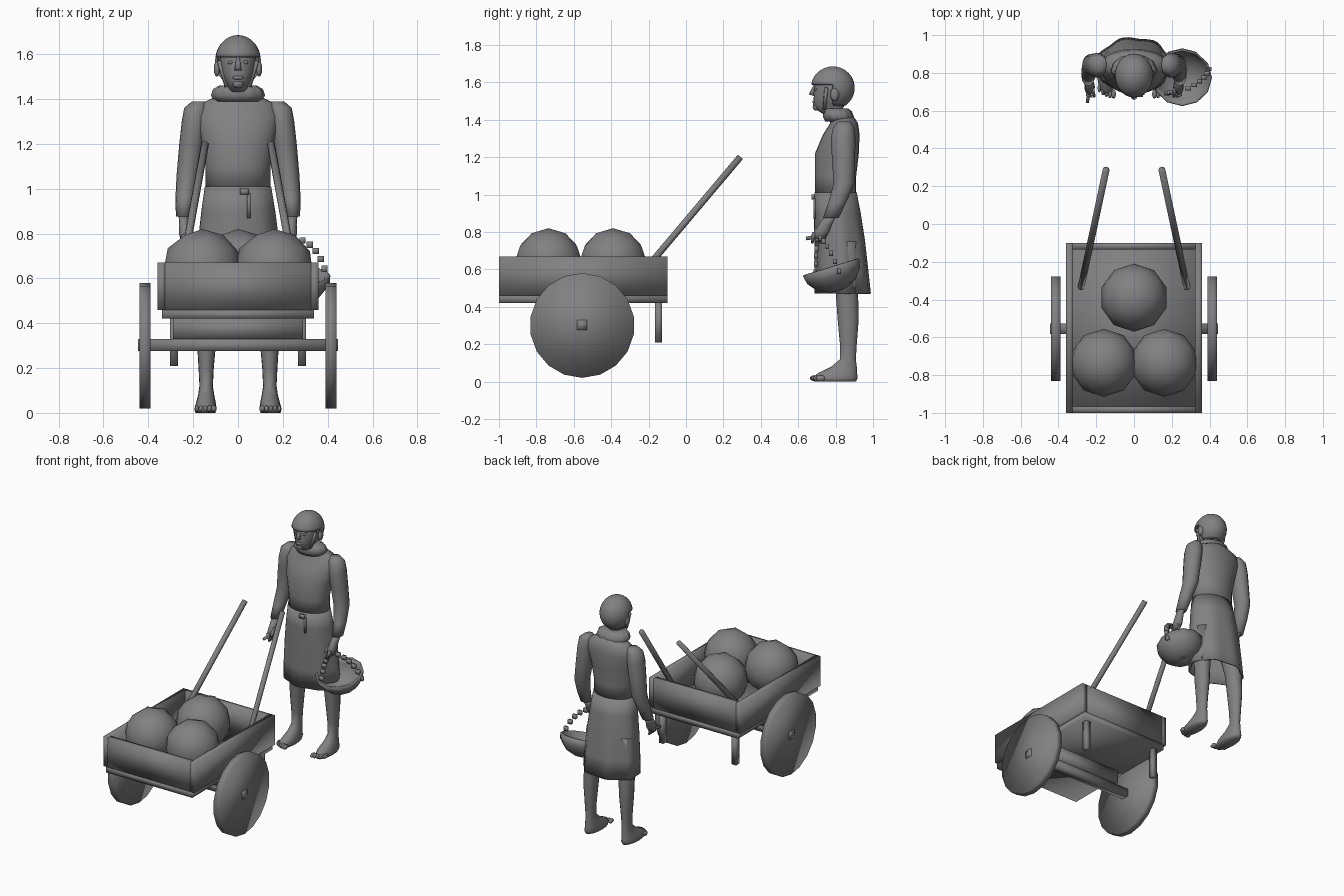
import bpy, bmesh, math
from mathutils import Vector, Matrix

if "Cube" in bpy.data.objects:
    bpy.data.objects.remove(bpy.data.objects["Cube"])

GREY = (0.22, 0.22, 0.22, 1)
mat = bpy.data.materials.new("plain grey")
mat.use_nodes = True
mat.diffuse_color = GREY
mat.node_tree.nodes["Principled BSDF"].inputs["Base Color"].default_value = GREY


def finish(name, bm, thick=0):
    bmesh.ops.recalc_face_normals(bm, faces=bm.faces)
    mesh = bpy.data.meshes.new(name)
    for f in bm.faces:
        f.smooth = True
    bm.to_mesh(mesh)
    bm.free()
    mesh.materials.append(mat)
    ob = bpy.data.objects.new(name, mesh)
    bpy.context.collection.objects.link(ob)
    if thick:
        mod = ob.modifiers.new("thickness", "SOLIDIFY")
        mod.thickness = thick
    return ob


def box(name, low, high):
    low, high = Vector(low), Vector(high)
    bm = bmesh.new()
    bmesh.ops.create_cube(bm, size=1, matrix=Matrix.Translation((low + high) / 2)
                          @ Matrix.Diagonal((*(high - low), 1)))
    return finish(name, bm)


def rod(name, a, b, radius, sides=8, tip=None):
    a, b = Vector(a), Vector(b)
    turn = (b - a).to_track_quat("Z", "Y").to_matrix().to_4x4()
    bm = bmesh.new()
    bmesh.ops.create_cone(bm, cap_ends=True, segments=sides, radius1=radius,
                          radius2=radius if tip is None else tip, depth=(b - a).length,
                          matrix=Matrix.Translation((a + b) / 2) @ turn)
    return finish(name, bm)


def ball(name, centre, size, detail=12):
    bm = bmesh.new()
    bmesh.ops.create_uvsphere(bm, u_segments=2 * detail, v_segments=detail, radius=1,
                              matrix=Matrix.Translation(centre) @ Matrix.Diagonal((*size, 1)))
    return finish(name, bm)


def loft(name, rings, side=1, n=24, waves=0, ripple=0, caps=True, thick=0):
    """Stack of ellipses, each (x, y, z, half width, half depth)."""
    bm, loops = bmesh.new(), []
    for i, (x, y, z, rx, ry) in enumerate(rings):
        loop = []
        for k in range(n):
            a = math.tau * k / n
            s = 1 + ripple * i / len(rings) * math.sin(waves * a + 1)
            loop.append(bm.verts.new((side * (x + rx * s * math.cos(a)),
                                      y + ry * s * math.sin(a), z)))
        loops.append(loop)
    for p, q in zip(loops, loops[1:]):
        for k in range(n):
            j = (k + 1) % n
            bm.faces.new((p[k], p[j], q[j], q[k]))
    if caps:
        bm.faces.new(loops[0])
        bm.faces.new(loops[-1])
    return finish(name, bm, thick)


# Cart bed, walls and underframe
FRONT, BACK, FLOOR, RIM = -1, -0.1, 0.46, 0.67
box("cart_floor", (-0.34, FRONT, 0.42), (0.34, BACK, FLOOR))
box("cart_front_wall", (-0.325, FRONT, FLOOR), (0.325, FRONT + 0.035, RIM))
box("cart_back_wall", (-0.325, BACK - 0.035, FLOOR), (0.325, BACK, RIM))
box("axle_block", (-0.29, -0.6, 0.33), (0.29, -0.51, 0.42))
box("axle", (-0.445, -0.583, 0.275), (0.445, -0.528, 0.33))
for side, label in ((1, "left"), (-1, "right")):
    xs = sorted((side * 0.322, side * 0.36))
    box(label + "_cart_wall", (xs[0], FRONT, FLOOR), (xs[1], BACK, RIM))
    xs = sorted((side * 0.268, side * 0.304))
    box(label + "_cart_leg", (xs[0], -0.165, 0.21), (xs[1], -0.128, 0.42))
    rod(label + "_wheel", (side * 0.39, -0.555, 0.3), (side * 0.44, -0.555, 0.3), 0.28, 18)
    rod(label + "_handle", (side * 0.28, -0.335, FLOOR), (side * 0.147, 0.29, 1.2), 0.018)

# Round cargo
for i, (x, y) in enumerate(((-0.16, -0.735), (0.16, -0.735), (0, -0.39))):
    bm = bmesh.new()
    bmesh.ops.create_icosphere(bm, subdivisions=2, radius=0.18,
                               matrix=Matrix.Translation((x, y, 0.64)))
    finish("cargo_ball_%d" % i, bm)

# Tunic
loft("tunic_body", [(0, .80, .99, .145, .11), (0, .80, 1.1, .145, .11),
                    (0, .807, 1.22, .165, .117), (0, .83, 1.32, .185, .098),
                    (0, .845, 1.38, .165, .075), (0, .835, 1.42, .08, .06)])
loft("tunic_skirt", [(0, .80, 1.01, .148, .113), (0, .81, .9, .165, .125),
                     (0, .823, .75, .182, .135), (0, .832, .6, .192, .142),
                     (0, .84, .47, .198, .148)],
     n=48, waves=7, ripple=0.05, caps=False, thick=0.008)
loft("collar", [(0, .82, 1.39, .10, .075), (0, .815, 1.415, .12, .082),
                (0, .81, 1.445, .108, .075), (0, .805, 1.46, .08, .06)],
     n=48, waves=12, ripple=0.06)
box("belt_buckle", (0.01, 0.672, 0.973), (0.048, 0.688, 1.0))
box("belt_strap", (0.04, 0.683, 0.87), (0.055, 0.692, 0.98))

# Arms, hands, legs and feet
for side, label in ((1, "left"), (-1, "right")):
    loft(label + "_sleeve", [(.175, .845, 1.39, .03, .035), (.188, .842, 1.36, .052, .056),
                             (.195, .84, 1.3, .056, .066), (.207, .842, 1.2, .055, .062),
                             (.224, .845, 1.06, .05, .056), (.237, .81, .96, .042, .048),
                             (.243, .775, .875, .034, .042)], side, 16)
    loft(label + "_hand", [(.243, .77, .88, .022, .03), (.238, .745, .84, .024, .036),
                           (.235, .725, .8, .028, .042), (.235, .715, .765, .02, .03)], side, 12)
    for k in range(4):
        y = 0.685 + 0.02 * k
        rod(label + "_finger_%d" % k, (side * 0.245, y, 0.795), (side * 0.225, y - 0.01, 0.74),
            0.011, 6, 0.007)
    rod(label + "_thumb", (side * 0.222, 0.72, 0.82), (side * 0.21, 0.675, 0.78), 0.012, 6, 0.008)
    loft(label + "_leg", [(.1, .84, .75, .08, .08), (.135, .86, .48, .052, .06),
                          (.14, .867, .33, .044, .056), (.142, .868, .2, .034, .045),
                          (.142, .866, .12, .03, .042), (.142, .845, .08, .036, .068),
                          (.143, .81, .045, .044, .105), (.145, .797, .018, .05, .12),
                          (.145, .797, 0, .044, .112)], side, 16)
    for k in range(5):
        ball(label + "_toe_%d" % k, (side * (0.108 + 0.019 * k), 0.688 + 0.004 * k * k / 2, 0.018),
             (0.013 - 0.001 * k, 0.026, 0.016), 5)
    # Ears and eyes
    ball(label + "_ear", (side * 0.094, 0.795, 1.535), (0.014, 0.024, 0.036), 6)
    ball(label + "_eye", (side * 0.033, 0.695, 1.563), (0.013, 0.008, 0.008), 6)
    rod(label + "_cap_strap", (side * 0.085, 0.75, 1.57), (side * 0.05, 0.74, 1.455), 0.01, 6)

# Head
loft("head", [(0, .80, 1.42, .05, .05), (0, .765, 1.455, .045, .07),
              (0, .765, 1.48, .06, .085), (0, .775, 1.52, .075, .092),
              (0, .782, 1.57, .082, .098), (0, .785, 1.63, .076, .09),
              (0, .785, 1.67, .03, .04)])
rod("nose", (0, 0.69, 1.585), (0, 0.673, 1.53), 0.008, 6, 0.017)
ball("lips", (0, 0.684, 1.495), (0.025, 0.009, 0.009), 6)
ball("chin", (0, 0.697, 1.468), (0.025, 0.02, 0.02), 6)

# Cap, low at the nape and open over the face
bm = bmesh.new()
bmesh.ops.create_uvsphere(bm, u_segments=32, v_segments=20, radius=1,
                          matrix=Matrix.Translation((0, 0.785, 1.57))
                          @ Matrix.Diagonal((0.102, 0.117, 0.115, 1)))
bmesh.ops.delete(bm, geom=[v for v in bm.verts if v.co.z < (1.58 if v.co.y < 0.77 else 1.475)],
                 context="VERTS")
finish("cap", bm, 0.01)

# Stick in the right hand
rod("pointing_stick", (-0.235, 0.735, 0.78), (-0.247, 0.642, 0.765), 0.01, 6)

# Tilted bowl with a bead chain
bowl = loft("bowl", [(0, 0, 0, .158, .158), (0, 0, -.05, .147, .147),
                     (0, 0, -.1, .108, .108), (0, 0, -.13, .045, .045),
                     (0, 0, -.135, .002, .002)], n=12, caps=False, thick=0.01)
bowl.location = (0.255, 0.775, 0.612)
bowl.rotation_euler.x = 0.3
hand = Vector((0.25, 0.70, 0.78))
for label, bend, end in (("outer", (0.37, 0.75, 0.76), (0.397, 0.82, 0.59)),
                         ("inner", (0.19, 0.7, 0.74), (0.175, 0.69, 0.58))):
    for k in range(1, 7):
        t = k / 6
        p = hand * (1 - t) ** 2 + Vector(bend) * 2 * t * (1 - t) + Vector(end) * t * t
        half = Vector((0.014, 0.01, 0.014))
        box("%s_chain_bead_%d" % (label, k), p - half, p + half)
